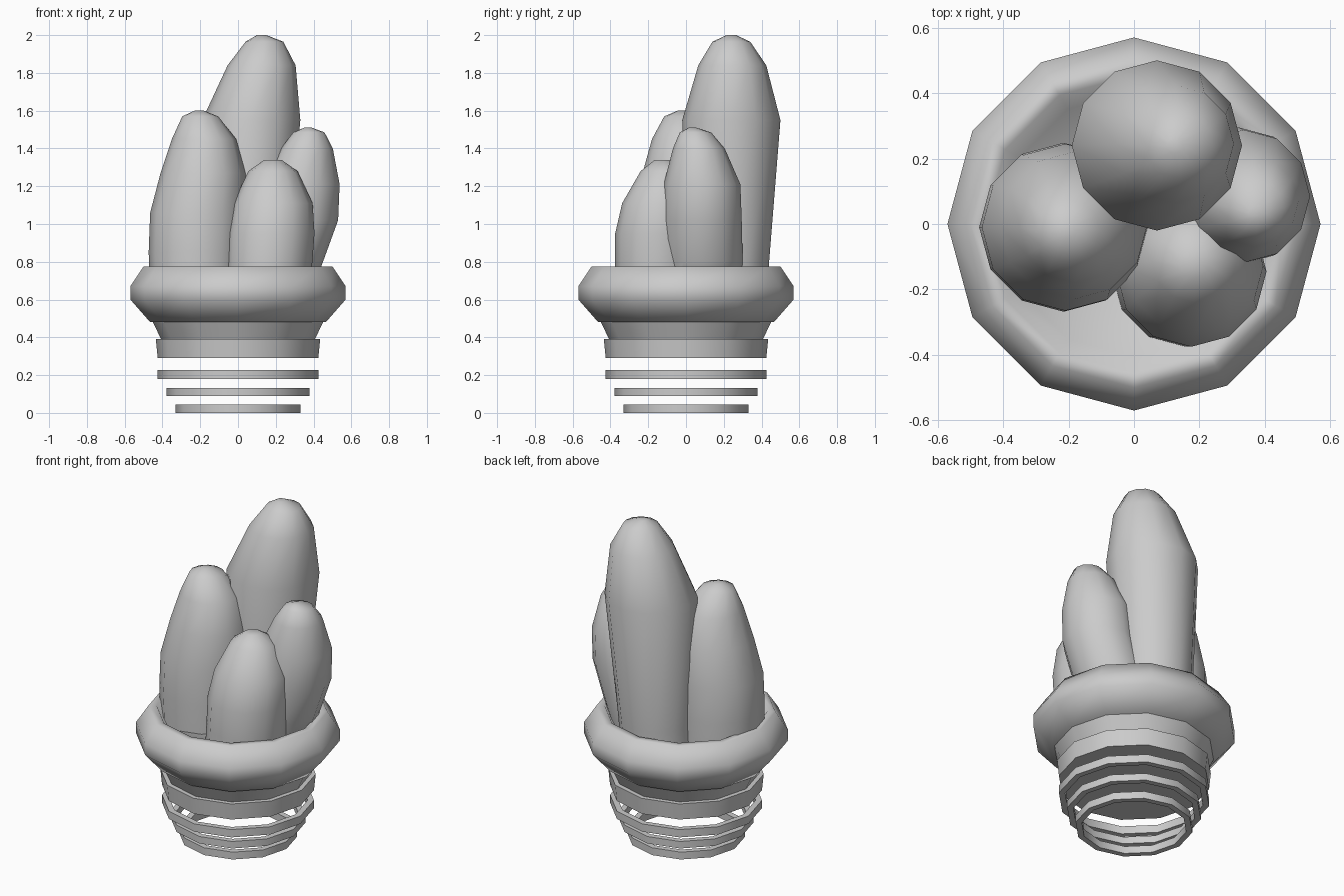
import bpy, bmesh, math

SIDES = 12


def loft(name, rings, closed=False, angle=40):
    """Skin 12-sided rings given as (x, y, z, radius); cap the ends or close the loop."""
    bm = bmesh.new()
    loops = []
    for x, y, z, r in rings:
        loops.append([bm.verts.new((x + r * math.cos(2 * math.pi * i / SIDES),
                                    y + r * math.sin(2 * math.pi * i / SIDES), z))
                      for i in range(SIDES)])
    pairs = list(zip(loops, loops[1:]))
    if closed:
        pairs.append((loops[-1], loops[0]))
    for a, b in pairs:
        for i in range(SIDES):
            j = (i + 1) % SIDES
            bm.faces.new((a[i], a[j], b[j], b[i]))
    if not closed:
        bm.faces.new(loops[0][::-1])
        bm.faces.new(loops[-1])
    bmesh.ops.recalc_face_normals(bm, faces=bm.faces)
    mesh = bpy.data.meshes.new(name)
    bm.to_mesh(mesh)
    bm.free()
    obj = bpy.data.objects.new(name, mesh)
    bpy.context.collection.objects.link(obj)
    bpy.ops.object.select_all(action='DESELECT')
    obj.select_set(True)
    bpy.context.view_layer.objects.active = obj
    bpy.ops.object.shade_smooth_by_angle(angle=math.radians(angle))
    return obj


def turned(name, profile, closed=False, angle=40):
    return loft(name, [(0, 0, z, r) for r, z in profile], closed, angle)


# Three loose hoops under the cup
for n, (r, z0, z1) in enumerate([(0.33, 0.0, 0.045), (0.378, 0.09, 0.133),
                                 (0.425, 0.18, 0.228)]):
    t = 0.035
    turned(f"hoop_{n + 1}", [(r, z0), (r, z1), (r - t, z1), (r - t, z0)], True)

# Band and flared neck
turned("band", [(0.425, 0.29), (0.435, 0.39)])
turned("neck", [(0.405, 0.385), (0.455, 0.49)])

# Rounded rim with a sunken floor
turned("rim", [(0.465, 0.48), (0.57, 0.60), (0.57, 0.67), (0.50, 0.775),
               (0.455, 0.775), (0.405, 0.68)], angle=65)

# Rounded spires, each listed as x, y, z, radius from base to tip
loft("tall_spire", [(0.03, 0.22, 0.62, 0.215), (0.04, 0.22, 0.80, 0.22),
                    (0.07, 0.24, 1.55, 0.26), (0.125, 0.245, 1.84, 0.18),
                    (0.14, 0.24, 1.965, 0.10), (0.125, 0.24, 2.0, 0.025)], angle=70)
loft("left_spire", [(-0.215, -0.01, 0.62, 0.25), (-0.215, -0.01, 0.85, 0.258),
                    (-0.21, -0.01, 1.06, 0.255), (-0.185, -0.005, 1.27, 0.225),
                    (-0.18, -0.01, 1.45, 0.17), (-0.20, -0.02, 1.57, 0.095),
                    (-0.205, -0.02, 1.60, 0.025)], angle=70)
loft("right_spire", [(0.18, 0.09, 0.62, 0.20), (0.24, 0.09, 0.80, 0.21),
                     (0.32, 0.085, 1.02, 0.21), (0.335, 0.085, 1.21, 0.203),
                     (0.365, 0.068, 1.40, 0.137), (0.375, 0.05, 1.485, 0.083),
                     (0.37, 0.035, 1.51, 0.02)], angle=70)
loft("front_spire", [(0.155, -0.15, 0.62, 0.225), (0.165, -0.148, 0.78, 0.227),
                     (0.175, -0.145, 0.95, 0.23), (0.185, -0.128, 1.11, 0.21),
                     (0.185, -0.11, 1.28, 0.13), (0.185, -0.12, 1.34, 0.045)], angle=70)
